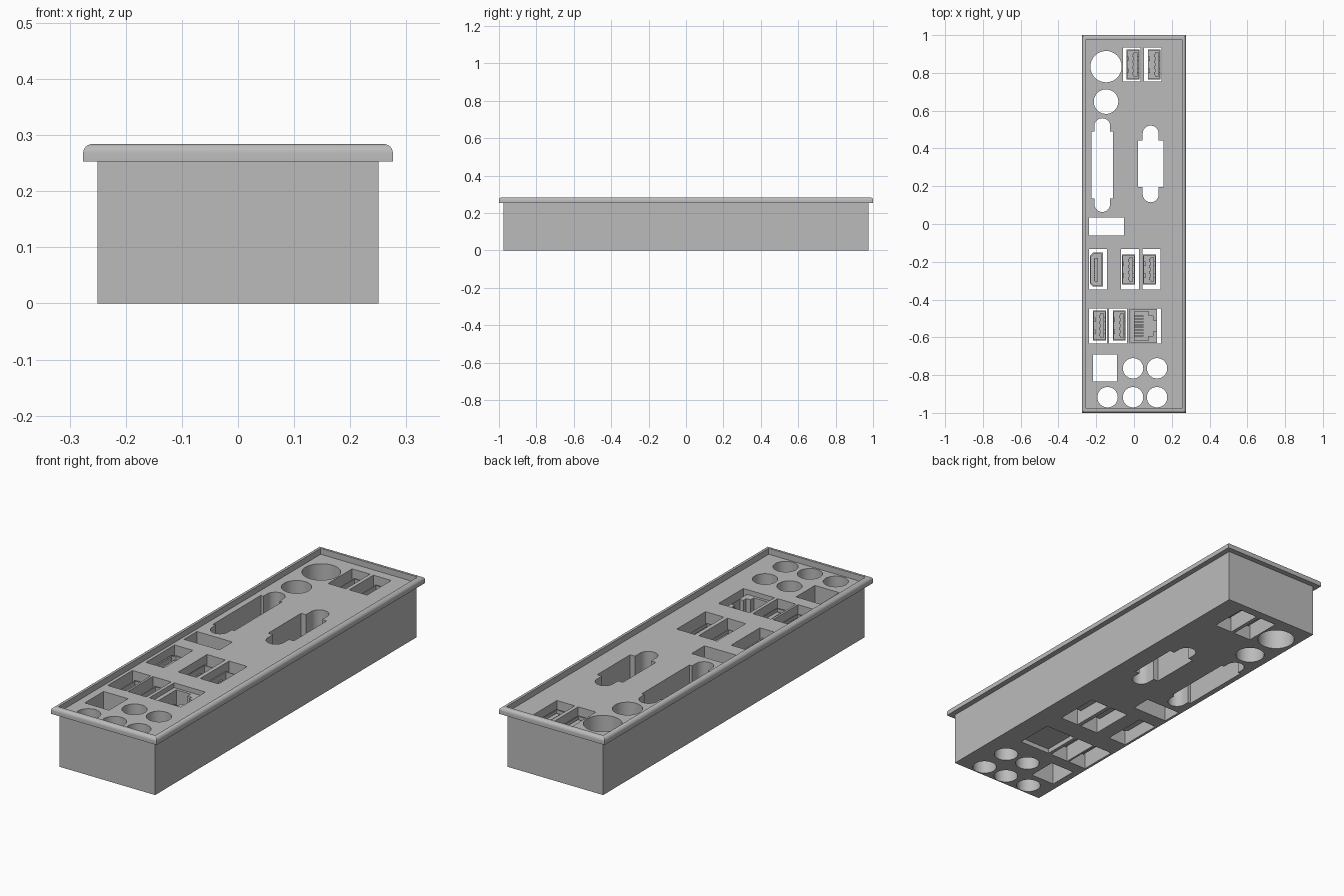
import bpy, bmesh, math

cube = bpy.data.objects.get("Cube")
if cube:
    bpy.data.objects.remove(cube, do_unlink=True)

grey = bpy.data.materials.new("plain grey")
grey.use_nodes = True
grey.diffuse_color = (0.5, 0.5, 0.5, 1)
grey.node_tree.nodes["Principled BSDF"].inputs["Base Color"].default_value = (0.5, 0.5, 0.5, 1)


# ---------- helpers ----------
def rect(x0, x1, y0, y1):
    return [(x0, y0), (x1, y0), (x1, y1), (x0, y1)]


def clipped(x0, x1, y0, y1, c):
    """Rectangle with its two left corners cut off."""
    return [(x0 + c, y0), (x1, y0), (x1, y1), (x0 + c, y1), (x0, y1 - c), (x0, y0 + c)]


def circle(x, y, r, n=48):
    return [(x + r * math.cos(2 * math.pi * i / n), y + r * math.sin(2 * math.pi * i / n))
            for i in range(n)]


def wide_slot(x, y, narrow, wide, mid, half):
    """Round-ended slot with a wider rectangular middle."""
    top = [(wide, -mid), (wide, mid)]
    for i in range(17):
        a = math.pi * i / 16
        top.append((narrow * math.cos(a), half - narrow + narrow * math.sin(a)))
        if i == 0:
            top.insert(2, (narrow, mid))
    top.append((-narrow, mid))
    return [(x + s * px, y + s * py) for s in (1, -1) for px, py in top]


def loft(bm, rings):
    """Skin (outline, z) rings and cap both ends."""
    loops = [[bm.verts.new((px, py, z)) for px, py in pts] for pts, z in rings]
    for a, b in zip(loops, loops[1:]):
        for i in range(len(a)):
            j = (i + 1) % len(a)
            bm.faces.new((a[i], a[j], b[j], b[i]))
    bm.faces.new(loops[0][::-1])
    bm.faces.new(loops[-1])


def box(bm, x0, x1, y0, y1, z0, z1):
    loft(bm, [(rect(x0, x1, y0, y1), z0), (rect(x0, x1, y0, y1), z1)])


def finish(name, bm):
    bmesh.ops.recalc_face_normals(bm, faces=bm.faces)
    mesh = bpy.data.meshes.new(name)
    bm.to_mesh(mesh)
    bm.free()
    mesh.materials.append(grey)
    obj = bpy.data.objects.new(name, mesh)
    bpy.context.collection.objects.link(obj)
    return obj


def activate(obj):
    bpy.ops.object.select_all(action='DESELECT')
    obj.select_set(True)
    bpy.context.view_layer.objects.active = obj


def cut(obj, outlines, z0, z1):
    bm = bmesh.new()
    for pts in outlines:
        loft(bm, [(pts, z0), (pts, z1)])
    cutter = finish("cutter", bm)
    cutter.hide_render = True
    mod = obj.modifiers.new("openings", 'BOOLEAN')
    mod.operation, mod.solver, mod.object = 'DIFFERENCE', 'EXACT', cutter
    activate(obj)
    bpy.ops.object.modifier_apply(modifier=mod.name)
    bpy.data.objects.remove(cutter, do_unlink=True)


# ---------- body with rounded rim and recessed panel ----------
def ring(grow, z):
    return rect(-0.25 - grow, 0.25 + grow, -0.975 - grow, 0.975 + grow), z


R = 0.016
rings = [ring(0, 0), ring(0, 0.253), ring(0.026, 0.253)]
for i in range(7):
    a = math.pi / 2 * i / 6
    rings.append(ring(0.026 - R + R * math.cos(a), 0.284 - R + R * math.sin(a)))
rings += [ring(0.003, 0.284), ring(0.003, 0.256)]
bm = bmesh.new()
loft(bm, rings)
body = finish("shield_body", bm)

# ---------- openings ----------
holes = [circle(-0.148, 0.833, 0.083), circle(-0.148, 0.648, 0.065),
         wide_slot(-0.168, 0.312, 0.042, 0.056, 0.178, 0.248),
         wide_slot(0.088, 0.318, 0.042, 0.067, 0.123, 0.203),
         rect(-0.238, -0.053, -0.062, 0.034),
         rect(-0.217, -0.09, -0.833, -0.692)]
holes += [circle(x, -0.764, 0.054) for x in (-0.005, 0.122)]
holes += [circle(x, -0.917, 0.054) for x in (-0.14, -0.005, 0.122)]
# rows of port openings: left edges, width, bottom, top
for xs, w, y0, y1 in (((-0.058, 0.053), 0.093, 0.754, 0.934),
                      ((-0.238, -0.069, 0.046), 0.095, -0.347, -0.132),
                      ((-0.238, -0.132), 0.096, -0.632, -0.447)):
    holes += [rect(x, x + w, y0, y1) for x in xs]
holes.append(rect(-0.02, 0.143, -0.632, -0.447))
cut(body, holes, -0.1, 0.4)
activate(body)
bpy.ops.object.shade_smooth_by_angle(angle=math.radians(30))


# ---------- flat four-pin ports ----------
def flat_port(name, x0, y0, w=0.068, h=0.158):
    x1, y1, t, top = x0 + w, y0 + h, 0.005, 0.22
    bm = bmesh.new()
    outer, inner = rect(x0, x1, y0, y1), rect(x0 + t, x1 - t, y0 + t, y1 - t)
    loft(bm, [(outer, 0.06), (outer, top), (inner, top), (inner, 0.09)])
    # tongue and contacts
    tx = x0 + w * 0.56
    box(bm, tx, tx + 0.02, y0 + 0.015, y1 - 0.015, 0.088, top - 0.01)
    for i in range(4):
        y = y0 + h * (0.2 + 0.2 * i)
        box(bm, tx - 0.006, tx + 0.001, y - 0.007, y + 0.007, 0.088, top - 0.015)
    # spring tabs
    for f in (0.3, 0.7):
        y = y0 + h * f
        box(bm, x0 + t - 0.001, x0 + t + 0.007, y - 0.012, y + 0.012, 0.15, 0.195)
        box(bm, x1 - t - 0.006, x1 - t + 0.001, y - 0.012, y + 0.012, 0.15, 0.195)
    finish(name, bm)


for row, y, xs in (("rear", 0.765, (-0.04, 0.073)),
                   ("middle", -0.32, (-0.064, 0.048)),
                   ("front", -0.617, (-0.217, -0.112))):
    for side, x in zip(("right", "left"), xs):
        flat_port(f"{row}_flat_port_{side}", x, y)

# ---------- video port with clipped shell ----------
bm = bmesh.new()
outer = clipped(-0.234, -0.165, -0.332, -0.152, 0.016)
inner = clipped(-0.227, -0.172, -0.325, -0.159, 0.014)
loft(bm, [(outer, 0.06), (outer, 0.22), (inner, 0.22), (inner, 0.09)])
box(bm, -0.208, -0.19, -0.305, -0.179, 0.088, 0.21)
for i in range(10):
    y = -0.296 + 0.012 * i
    box(bm, -0.212, -0.207, y - 0.003, y + 0.003, 0.088, 0.2)
finish("video_port", bm)

# ---------- network socket with stepped latch opening ----------
bm = bmesh.new()
box(bm, -0.018, 0.122, -0.63, -0.45, 0.02, 0.235)
socket = finish("network_socket", bm)
steps = [(0.002, 0.077), (0.078, 0.077), (0.078, 0.052), (0.1, 0.052), (0.1, 0.03), (0.118, 0.03)]
yc = -0.54
opening = [(x, yc - d) for x, d in steps] + [(x, yc + d) for x, d in reversed(steps)]
cut(socket, [opening], 0.06, 0.4)
bm = bmesh.new()
for i in range(8):
    y = yc + (i - 3.5) * 0.015
    box(bm, 0.001, 0.05, y - 0.004, y + 0.004, 0.16, 0.175)
finish("network_contacts", bm)
